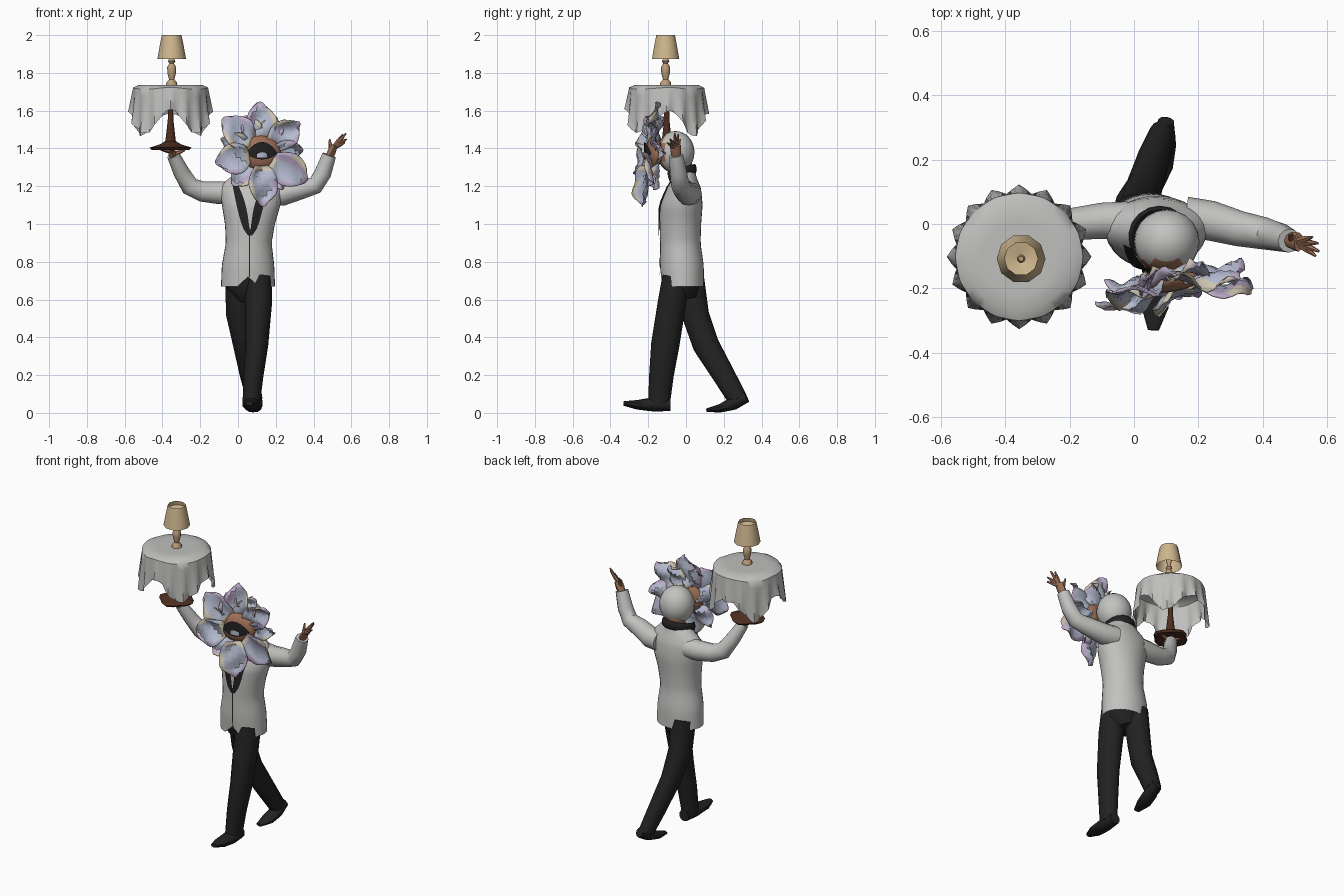
import bpy, bmesh, math, random
from math import sin, cos, pi
from mathutils import Vector, Matrix

random.seed(4)
if "Cube" in bpy.data.objects:
    bpy.data.objects.remove(bpy.data.objects["Cube"])


def material(name, *rgb):
    m = bpy.data.materials.new(name)
    m.use_nodes = True
    m.diffuse_color = (*rgb, 1)
    bsdf = m.node_tree.nodes["Principled BSDF"]
    bsdf.inputs["Base Color"].default_value = (*rgb, 1)
    bsdf.inputs["Roughness"].default_value = 0.8
    return m


WHITE = material("jacket white", .54, .54, .53)
CLOTH = material("tablecloth grey", .52, .52, .51)
BLACK = material("trouser black", .016, .016, .016)
SKIN = material("skin brown", .34, .16, .095)
SHADE = material("lampshade cream", .62, .47, .27)
BRASS = material("lamp tan", .5, .34, .2)
WOOD = material("table wood", .075, .027, .014)
BLUE = material("petal blue", .46, .5, .63)
LILAC = material("petal lilac", .5, .41, .58)
CREAM = material("petal cream", .6, .54, .43)


def finish(name, bm, mats, angle=45, rule=None):
    bmesh.ops.remove_doubles(bm, verts=bm.verts, dist=1e-5)
    bmesh.ops.recalc_face_normals(bm, faces=bm.faces)
    if rule:
        for f in bm.faces:
            f.material_index = rule(f.calc_center_median())
    me = bpy.data.meshes.new(name)
    bm.to_mesh(me)
    bm.free()
    for m in mats:
        me.materials.append(m)
    me.shade_smooth()
    me.set_sharp_from_angle(angle=math.radians(angle))
    ob = bpy.data.objects.new(name, me)
    bpy.context.collection.objects.link(ob)
    return ob


def sheet(name, nu, nv, f, mats, caps=False, tint=None, angle=45):
    """Surface from f(u, v); u runs along rows, v runs across them."""
    bm = bmesh.new()
    rows = [[bm.verts.new(f(i / nu, j / nv)) for j in range(nv + 1)] for i in range(nu + 1)]
    for i in range(nu):
        for j in range(nv):
            face = bm.faces.new((rows[i][j], rows[i][j + 1], rows[i + 1][j + 1], rows[i + 1][j]))
            face.material_index = tint(i, j) if tint else 0
    if caps:
        for row in (rows[0], rows[-1]):
            bm.faces.new(row[:-1])
    return finish(name, bm, mats, angle)


def loft(name, stations, mat, sides=12, ref=(0, 1, 0), caps=True, angle=45):
    """Elliptical rings (x, y, z, rx, ry) square to the path through them."""
    pts = [Vector(s[:3]) for s in stations]
    last = len(pts) - 1

    def f(u, v):
        i = round(u * last)
        d = (pts[min(i + 1, last)] - pts[max(i - 1, 0)]).normalized()
        a = Vector(ref).cross(d).normalized()
        b = d.cross(a)
        t = 2 * pi * v
        return pts[i] + a * stations[i][3] * cos(t) + b * stations[i][4] * sin(t)
    return sheet(name, last, sides, f, [mat], caps, angle=angle)


def turned(name, x, y, profile, mat, **kw):
    return loft(name, [(x, y, z, r, r) for r, z in profile], mat, **kw)


# Trousers and shoes, mid-stride
loft("left_trouser_leg", [(.11, -.05, .72, .07, .075), (.108, -.075, .58, .072, .075),
     (.1, -.11, .36, .06, .075), (.082, -.13, .2, .053, .065), (.07, -.143, .05, .046, .058)], BLACK)
loft("right_trouser_leg", [(.003, .02, .72, .072, .075), (.005, .05, .52, .068, .072),
     (.03, .105, .36, .056, .07), (.06, .2, .2, .05, .06), (.088, .275, .07, .042, .052)], BLACK)
loft("trouser_seat", [(.055, 0, .6, .06, .06), (.055, -.015, .66, .115, .085),
     (.055, -.015, .74, .12, .09)], BLACK)
loft("left_shoe", [(.072, -.082, .045, .035, .034), (.07, -.17, .045, .038, .046),
     (.065, -.26, .043, .025, .044), (.06, -.33, .05, .012, .018)], BLACK, 10, (1, 0, 0))
loft("right_shoe", [(.1, .32, .085, .03, .025), (.09, .25, .05, .035, .043),
     (.08, .18, .024, .022, .043), (.07, .11, .014, .01, .02)], BLACK, 10, (1, 0, 0))

# Jacket body: rings of z, centre x, centre y, half width, half depth
BODY = [(.67, .053, -.018, .143, .113), (.78, .053, -.022, .139, .116), (.9, .057, -.03, .121, .107),
        (1.0, .063, -.03, .132, .11), (1.1, .07, -.025, .155, .113), (1.19, .068, -.012, .165, .092),
        (1.24, .075, -.01, .13, .068), (1.29, .085, -.01, .06, .055)]


def body_at(z):
    for a, b in zip(BODY, BODY[1:]):
        if z <= b[0]:
            return Vector(a[1:]).lerp(Vector(b[1:]), (z - a[0]) / (b[0] - a[0]))
    return Vector(BODY[-1][1:])


def front(x, z, lift):
    cx, cy, rx, ry = body_at(z)
    k = max(0, 1 - ((x - cx) / rx) ** 2)
    return Vector((x, cy - ry * math.sqrt(k) - lift, z))


def jacket(u, v):
    z = .67 + .62 * u
    cx, cy, rx, ry = body_at(z)
    a = 2 * pi * v
    notch = .05 * max(0, 1 - abs(v - .75) * 16) * max(0, 1 - u * 6)
    return Vector((cx + rx * cos(a), cy + ry * sin(a), z + notch))


sheet("jacket", 20, 32, jacket, [WHITE])
sheet("front_seam", 8, 1, lambda u, v: front(.058 + .006 * v, .72 + .23 * u, .004), [BLACK])
# Lapels narrow to the button and mirror about the shirt front
for side, label in ((-1, "right"), (1, "left")):
    def lapel(u, v, side=side):
        off = .012 + .085 * u ** .6
        wide = .012 + .036 * sin(pi * min(u * .8 + .1, 1))
        return front(.064 + side * (off - wide * v), .94 + .29 * u, .007)
    sheet(label + "_lapel", 8, 2, lapel, [BLACK])
loft("collar", [(.08 + .085 * cos(t), -.04 + .085 * sin(t), 1.265 + .025 * sin(t), .012, .028)
     for t in [(-.2 + 1.4 * i / 12) * pi for i in range(13)]], BLACK, 8, (0, 0, 1))

# Sleeves
loft("right_sleeve", [(-.02, .01, 1.165, .06, .06), (-.1, .01, 1.165, .06, .056), (-.19, 0, 1.172, .054, .05),
     (-.255, -.008, 1.2, .05, .046), (-.3, -.04, 1.275, .043, .041), (-.343, -.08, 1.365, .034, .034)], WHITE)
loft("left_sleeve", [(.16, .02, 1.16, .062, .065), (.24, .01, 1.16, .062, .062), (.33, -.015, 1.185, .055, .055),
     (.41, -.03, 1.205, .047, .05), (.45, -.04, 1.27, .045, .045), (.483, -.052, 1.365, .037, .037)], WHITE)


# Hands: a palm with tapered fingers
def hand(name, wrist, palm, tips):
    w, p = Vector(wrist), Vector(palm)
    loft(name + "_palm", [(*w, .02, .022), (*w.lerp(p, .5), .022, .028), (*p, .016, .03)], SKIN, 8)
    for k, tip in enumerate(tips):
        t = Vector(tip)
        root = w.lerp(p, .4 if k == 0 else .85)
        loft(f"{name}_finger_{k}", [(*root, .013, .013), (*root.lerp(t, .5), .011, .011), (*t, .004, .004)],
             SKIN, 6)


hand("left_hand", (.48, -.05, 1.35), (.512, -.056, 1.415),
     [(.485, -.03, 1.45), (.575, -.085, 1.45), (.572, -.06, 1.48), (.555, -.04, 1.475), (.565, -.1, 1.43)])
hand("right_hand", (-.342, -.08, 1.355), (-.352, -.1, 1.39),
     [(-.28, -.09, 1.39), (-.4, -.06, 1.393), (-.41, -.1, 1.393), (-.4, -.14, 1.393), (-.35, -.16, 1.393)])

# Head with a pale skull and skin toward the face
turned("neck", .085, -.02, [(.05, 1.23), (.052, 1.34)], SKIN)
bm = bmesh.new()
bmesh.ops.create_uvsphere(bm, u_segments=20, v_segments=14, radius=1)
bm.transform(Matrix.Translation((.102, -.055, 1.38)) @ Matrix.Diagonal((.102, .1, .112, 1)))
finish("head", bm, [WHITE, SKIN], rule=lambda c: 1 if c.y < -.115 else 0)

# Flower frame, turned slightly to one side
FLOWER = Matrix.Translation((.122, -.185, 1.378)) @ Matrix.Rotation(.18, 4, 'Z')
bm = bmesh.new()
bmesh.ops.create_uvsphere(bm, u_segments=18, v_segments=10, radius=1)
bm.transform(FLOWER @ Matrix.Translation((0, .015, 0)) @ Matrix.Diagonal((.11, .04, .09, 1)))
finish("face", bm, [SKIN])


def almond(name, w, h, z0, depth, mat):
    def f(u, v):
        x = 2 * u - 1
        return FLOWER @ Vector((w * x, -depth + .02 * x * x, z0 + h * (1 - x * x) * (2 * v - 1) - .015 * x * x))
    sheet(name, 10, 2, f, [mat])


almond("dark_mouth", .088, .046, .01, .034, BLACK)
almond("mouth_glint", .045, .014, -.012, .039, BLUE)


# Petals: angle, reach, half width, depth
def petal(k, deg, reach, half, depth):
    a = math.radians(deg)
    out, across = Vector((cos(a), 0, sin(a))), Vector((-sin(a), 0, cos(a)))
    bend, twist = random.uniform(-.03, .02), random.uniform(-.02, .02)

    def f(u, v):
        t = 2 * v - 1
        w = half * max(0, sin(pi * (.13 + .8 * u))) ** .7
        r = .07 + (reach - .07) * u * (1 - .1 * t * t * u)
        y = depth - .035 * t * t * sin(pi * u) + bend * u * u + twist * t + .012 * sin(9 * u + 3 * t + k)
        return FLOWER @ (out * r + across * w * t + Vector((0, y, 0)))

    def tint(i, j):
        if j in (0, 5) and i > 2:
            return 1 + (k + j) % 2
        return 1 if i == 7 or (k % 3 == 0 and j > 3) else (2 if i == 0 else 0)
    ob = sheet(f"petal_{k}", 8, 6, f, [BLUE, LILAC, CREAM], tint=tint, angle=35)
    thick = ob.modifiers.new("thickness", 'SOLIDIFY')
    thick.thickness = .005


for k, spec in enumerate([(-33, .285, .09, -.02), (3, .23, .06, .03), (38, .26, .075, .01), (90, .27, .08, .02),
                          (138, .275, .085, .0), (192, .255, .085, -.02), (228, .23, .065, .015),
                          (271, .285, .08, -.03), (65, .21, .06, .035), (112, .21, .06, .035),
                          (302, .23, .06, .02), (160, .22, .06, .03)]):
    petal(k, *spec)

# Pedestal table carried on the raised hand
TX, TY = -.357, -.102


def foot(u, v):
    a = 2 * pi * v
    r = (.012, .09, .102, .05, .024)[round(u * 4)] * (1 + .1 * cos(4 * a))
    return Vector((TX + r * cos(a), TY + r * sin(a), (1.395, 1.392, 1.404, 1.422, 1.44)[round(u * 4)]))


sheet("table_foot", 4, 16, foot, [WOOD], caps=True)
turned("table_column", TX, TY, [(.03, 1.42), (.024, 1.47), (.015, 1.55), (.013, 1.64), (.03, 1.7),
                                (.05, 1.725)], WOOD, sides=10)


# Draped cloth: flat top, fluted sides, low at the four corners
def drape(u, v):
    a = 2 * pi * v
    if u < .35:
        r = .001 + .193 * u / .35
        return Vector((TX + r * cos(a), TY + r * sin(a), 1.737))
    d = (u - .35) / .65
    hem = 1.535 + .06 * cos(4 * a) + .012 * sin(7 * a)
    r = .196 + .016 * d + .013 * d * cos(16 * a)
    return Vector((TX + r * cos(a), TY + r * sin(a), 1.733 + (hem - 1.733) * d))


sheet("tablecloth", 10, 64, drape, [CLOTH], angle=50)

# Table lamp
LX, LY = -.351, -.108
turned("lamp_base", LX, LY, [(.03, 1.735), (.028, 1.75), (.014, 1.765), (.023, 1.8), (.024, 1.83), (.012, 1.85),
                             (.02, 1.862), (.01, 1.88), (.018, 1.92), (.008, 1.96)], BRASS, sides=8)
turned("lampshade", LX, LY, [(.076, 1.873), (.064, 1.94), (.052, 2.0)], SHADE, sides=10, caps=False)
turned("shade_ring", LX, LY, [(.054, 1.975), (.012, 1.965)], SHADE, sides=10, caps=False)
